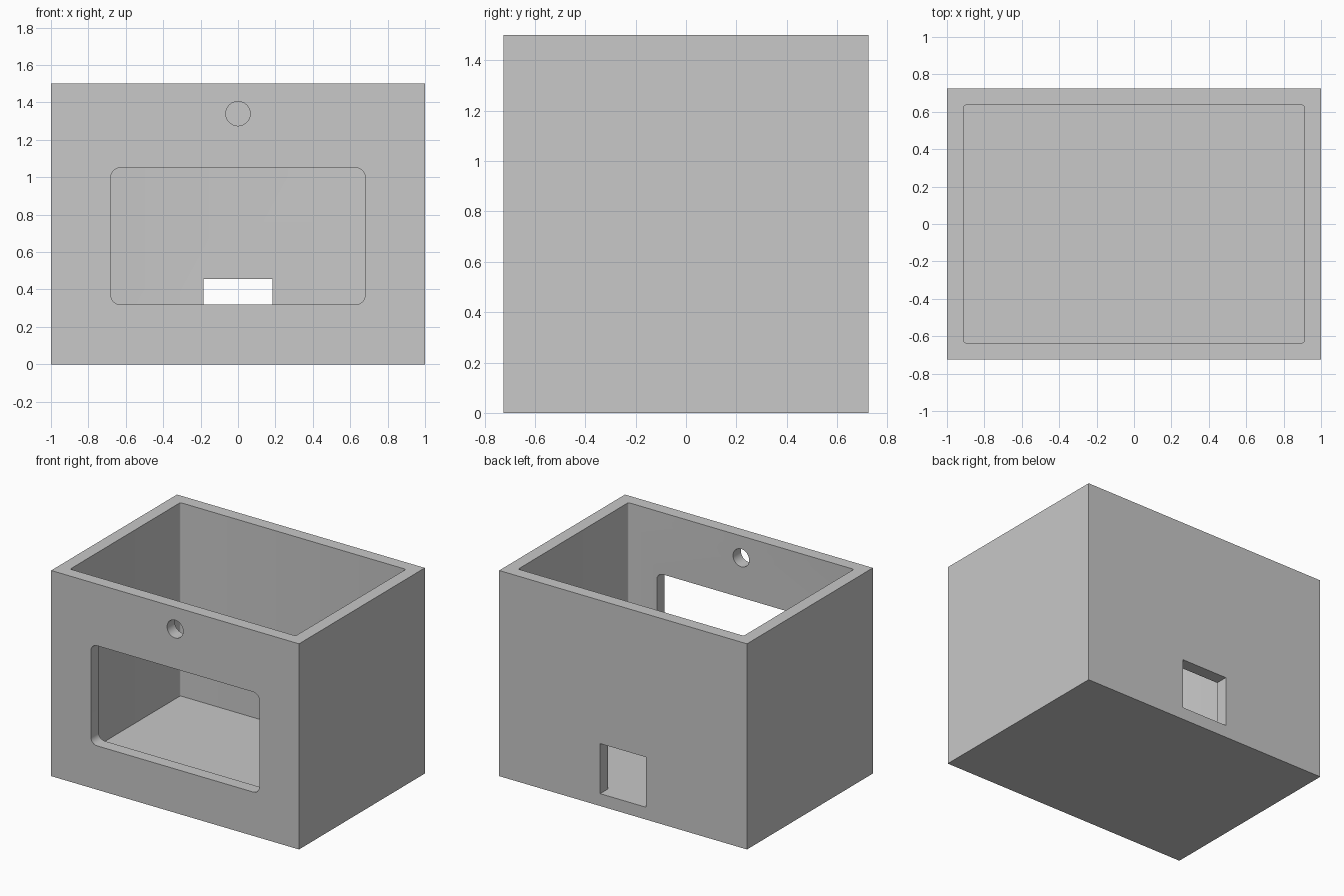
import bpy, bmesh, math

cube = bpy.data.objects.get("Cube")
if cube:
    bpy.data.objects.remove(cube, do_unlink=True)

W, D, H, T = 2.0, 1.45, 1.5, 0.09   # width, depth, height, wall thickness

grey = bpy.data.materials.new("plain grey")
grey.use_nodes = True
colour = (0.58, 0.58, 0.58, 1)
grey.diffuse_color = colour
grey.node_tree.nodes["Principled BSDF"].inputs["Base Color"].default_value = colour


def rounded_rect(u0, u1, v0, v1, r=0.0, steps=8):
    """Counter-clockwise outline with optional round corners."""
    if r == 0:
        return [(u0, v0), (u1, v0), (u1, v1), (u0, v1)]
    centres = [(u1 - r, v1 - r), (u0 + r, v1 - r), (u0 + r, v0 + r), (u1 - r, v0 + r)]
    pts = []
    for k, (cu, cv) in enumerate(centres):
        for i in range(steps + 1):
            a = math.pi / 2 * (k + i / steps)
            pts.append((cu + r * math.cos(a), cv + r * math.sin(a)))
    return pts


def circle(cu, cv, r, n=48):
    return [(cu + r * math.cos(math.tau * i / n), cv + r * math.sin(math.tau * i / n))
            for i in range(n)]


def prism(name, outline, lo, hi, axis="z"):
    """Extrude an outline from lo to hi along z (plan) or y (elevation)."""
    place = (lambda u, v, w: (u, v, w)) if axis == "z" else (lambda u, v, w: (u, w, v))
    bm = bmesh.new()
    a = [bm.verts.new(place(u, v, lo)) for u, v in outline]
    b = [bm.verts.new(place(u, v, hi)) for u, v in outline]
    bm.faces.new(a)
    bm.faces.new(b)
    for i in range(len(a)):
        j = (i + 1) % len(a)
        bm.faces.new((a[i], a[j], b[j], b[i]))
    bmesh.ops.recalc_face_normals(bm, faces=bm.faces)
    mesh = bpy.data.meshes.new(name)
    bm.to_mesh(mesh)
    bm.free()
    mesh.materials.append(grey)
    obj = bpy.data.objects.new(name, mesh)
    bpy.context.collection.objects.link(obj)
    return obj


# Outer block
box = prism("open_box", rounded_rect(-W / 2, W / 2, -D / 2, D / 2), 0, H)

# Hollow, front window, front round hole and rear opening flush with the floor
front, back = (-D / 2 - 0.1, -D / 2 + 0.2), (D / 2 - 0.2, D / 2 + 0.1)
cutters = [
    prism("hollow_cutter", rounded_rect(-W / 2 + T, W / 2 - T, -D / 2 + T, D / 2 - T, 0.01, 4),
          T, H + 0.2),
    prism("window_cutter", rounded_rect(-0.68, 0.68, 0.32, 1.05, 0.05), *front, axis="y"),
    prism("round_hole_cutter", circle(0, 1.34, 0.065), *front, axis="y"),
    prism("rear_opening_cutter", rounded_rect(-0.185, 0.185, T, 0.455), *back, axis="y"),
]

bpy.ops.object.select_all(action="DESELECT")
bpy.context.view_layer.objects.active = box
box.select_set(True)
for cutter in cutters:
    cutter.hide_render = True
    mod = box.modifiers.new(cutter.name, "BOOLEAN")
    mod.operation = "DIFFERENCE"
    mod.solver = "EXACT"
    mod.object = cutter
    bpy.ops.object.modifier_apply(modifier=mod.name)
    bpy.data.objects.remove(cutter, do_unlink=True)

bpy.ops.object.shade_smooth_by_angle(angle=math.radians(30))
